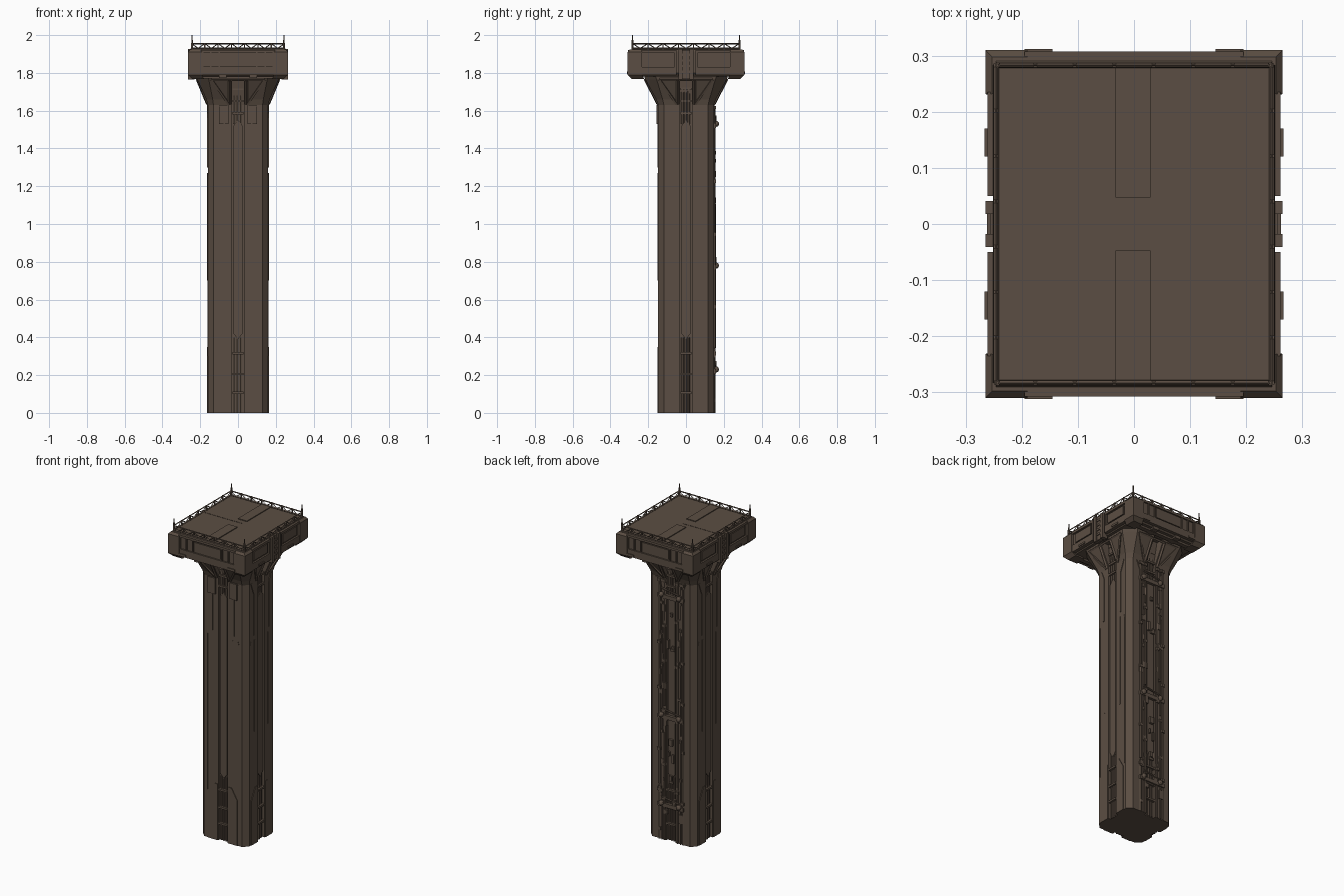
import bpy, bmesh, math, random
from mathutils import Vector, Matrix

if "Cube" in bpy.data.objects:
    bpy.data.objects.remove(bpy.data.objects["Cube"])

random.seed(4)

def material(name, col):
    m = bpy.data.materials.new(name)
    m.diffuse_color = (*col, 1)
    m.use_nodes = True
    m.node_tree.nodes["Principled BSDF"].inputs["Base Color"].default_value = m.diffuse_color
    return m

STONE = material("dusty brown", (0.105, 0.076, 0.056))

def finish(bm, name):
    bmesh.ops.recalc_face_normals(bm, faces=bm.faces)
    me = bpy.data.meshes.new(name)
    bm.to_mesh(me)
    bm.free()
    me.materials.append(STONE)
    ob = bpy.data.objects.new(name, me)
    bpy.context.collection.objects.link(ob)
    return ob

def add_box(bm, lo, hi, mat=Matrix()):
    c = [(a + b) / 2 for a, b in zip(lo, hi)]
    s = [abs(b - a) for a, b in zip(lo, hi)]
    bmesh.ops.create_cube(bm, size=1, matrix=mat @ Matrix.Translation(c) @ Matrix.Diagonal((*s, 1)))

def add_bar(bm, a, b, r, sides=6):
    a, b = Vector(a), Vector(b)
    d = b - a
    m = Matrix.Translation((a + b) / 2) @ d.to_track_quat('Z', 'Y').to_matrix().to_4x4()
    bmesh.ops.create_cone(bm, cap_ends=True, segments=sides, radius1=r, radius2=r, depth=d.length, matrix=m)

def loft(bm, rings):
    rows = [[bm.verts.new(p) for p in ring] for ring in rings]
    n = len(rows[0])
    for a, b in zip(rows, rows[1:]):
        for i in range(n):
            bm.faces.new((a[i], a[(i + 1) % n], b[(i + 1) % n], b[i]))
    bm.faces.new(rows[0][::-1])
    bm.faces.new(rows[-1])

def prism(bm, pts, d0, d1, mat):
    """Outline (across, z) on a wall, pushed from depth d0 to d1."""
    loft(bm, [[mat @ Vector((u, -d, z)) for u, z in pts] for d in (d0, d1)])

def wall(i):
    """0 front, 1 right, 2 back, 3 left."""
    return Matrix.Rotation(i * math.pi / 2, 4, 'Z')

def section(z, hx, hy, c, w, d):
    """Chamfered rectangle with a slot in each side."""
    pts = []
    for i in range(4):
        a, b = (hx, hy) if i % 2 == 0 else (hy, hx)
        for u, v in ((-a + c, b), (-w, b), (-w, b - d), (w, b - d), (w, b), (a - c, b)):
            pts.append(wall(i) @ Vector((u, -v, z)))
    return pts

HX, HY = 0.16, 0.147
DEPTH = (HY, HX, HY, HX)

# column shaft with slotted sides
bm = bmesh.new()
loft(bm, [section(0, HX, HY, .03, .032, .016), section(1.63, HX, HY, .03, .032, .016)])
finish(bm, "shaft")

# flared capital
bm = bmesh.new()
loft(bm, [section(1.63, HX, HY, .03, .032, .016), section(1.66, .168, .158, .034, .032, .022),
          section(1.765, .215, .215, .06, .032, .055), section(1.79, .22, .225, .06, .032, .06)])
finish(bm, "capital")

# sloping ribs and braces on the capital
bm = bmesh.new()
for i in range(4):
    m = wall(i)
    top = .215
    for s in (-1, 1):
        for u0, u1 in ((.045, .045), (.05, .14)):
            add_bar(bm, m @ Vector((s * u0, -DEPTH[i] - .001, 1.635)), m @ Vector((s * u1, -top, 1.765)), .008, 4)
    add_bar(bm, m @ Vector((-.14, -top, 1.765)), m @ Vector((.14, -top, 1.765)), .008, 4)
finish(bm, "capital_ribs")

# raised wall panels: foot buttress, tall strips, upper wedge
bm = bmesh.new()
for i in range(4):
    m, d = wall(i), DEPTH[i]
    for s in (-1, 1):
        foot = [(.036, 0), (.1, 0), (.1, .28), (.06, .35), (.036, .35)]
        head = [(.07, 1.3), (.078, 1.3), (.078, 1.56), (.105, 1.63), (.09, 1.63), (.07, 1.58)]
        for shape, t in ((foot, .004), (head, .004)):
            if i == 2 and shape is foot:
                continue
            prism(bm, [(s * u, z) for u, z in shape], d - .005, d + t, m)
        if i != 2:
            prism(bm, [(s * .062, .7), (s * .07, .7), (s * .07, 1.27), (s * .062, 1.27)], d - .004, d + .003, m)
            prism(bm, [(s * .105, .3), (s * .111, .3), (s * .111, 1.25), (s * .105, 1.27)], d - .004, d + .002, m)
add_box(bm, (-.1, -.156, 1.53), (-.05, -.14, 1.63))
add_box(bm, (.05, -.156, 1.53), (.1, -.14, 1.63))
finish(bm, "wall_panels")

# covers and conduits inside the slots
bm = bmesh.new()
for i in range(4):
    m, d = wall(i), DEPTH[i]
    cover = [(-.024, .42), (0, .39), (.024, .42), (.024, 1.52), (0, 1.55), (-.024, 1.52)]
    prism(bm, cover, d - .02, d - .005, m)
    for u in (-.02, -.004, .014):
        add_bar(bm, m @ Vector((u, -d + .014, 0)), m @ Vector((u, -d + .014, .4)), .006)
        add_bar(bm, m @ Vector((u, -d + .012, 1.53)), m @ Vector((u, -d + .012, 1.78)), .007)
    for z in (.1, .2, .31, 1.58, 1.645, 1.71, 1.76):
        add_box(bm, (-.03, -d - .002, z), (.03, -d + .016, z + .012), m)
finish(bm, "slot_conduits")

# service pipes running up the back, with brackets
bm = bmesh.new()
for x, r in ((-.085, .006), (-.068, .004), (-.045, .007), (.042, .006), (.06, .004), (.078, .007)):
    z = 0.0
    while z < 1.58:
        e = min(1.62, z + random.uniform(.2, .45))
        y = HY + random.uniform(0, .004)
        add_bar(bm, (x, y, z), (x, y, e), r)
        add_box(bm, (x - r - .003, HY - .004, e - .012), (x + r + .003, HY + r + .005, e + .006))
        z = e + random.choice((0, 0, .03))
for k in range(34):
    x, z = random.uniform(-.085, .07), random.uniform(.05, 1.55)
    add_box(bm, (x, HY - .004, z), (x + random.uniform(.008, .03), HY + random.uniform(.004, .011), z + random.uniform(.012, .06)))
finish(bm, "back_pipes")

# large clamps and valves on the back
bm = bmesh.new()
for z in (.22, .77, 1.52):
    add_box(bm, (-.09, HY - .005, z - .012), (.085, HY + .012, z + .012))
    for x in (-.06, .06):
        bmesh.ops.create_uvsphere(bm, u_segments=10, v_segments=6, radius=.016, matrix=Matrix.Translation((x, HY + .012, z + .01)))
    add_bar(bm, (-.06, HY + .01, z + .03), (.06, HY + .01, z + .05), .006)
finish(bm, "pipe_clamps")

# platform core with bevelled underside
def rect(z, hx, hy):
    return [Vector((a * hx, b * hy, z)) for a, b in ((-1, -1), (1, -1), (1, 1), (-1, 1))]

bm = bmesh.new()
loft(bm, [rect(1.782, .235, .28), rect(1.80, .25, .298), rect(1.912, .25, .298), rect(1.926, .245, .288)])
finish(bm, "platform")

# corner blocks of the platform
bm = bmesh.new()
for sx in (-1, 1):
    for sy in (-1, 1):
        def corner(z, i, o=0):
            x0, x1, y0, y1 = .19 + o, .265 - i, .232 + o, .31 - i
            return [Vector((sx * x, sy * y, z)) for x, y in ((x0, y0), (x1, y0), (x1, y1), (x0, y1))]
        loft(bm, [corner(1.768, .022, -.01), corner(1.79, 0), corner(1.91, 0), corner(1.923, .012)])
finish(bm, "platform_corners")

# fascia on the sides of the platform
bm = bmesh.new()
for s in (-1, 1):
    m = wall(0 if s < 0 else 2)
    for z0, z1, d in ((1.79, 1.835, .307), (1.908, 1.922, .307)):
        add_box(bm, (-.195, -d, z0), (.195, -.28, z1), m)
    for u in (-.187, -.145, -.1, .1, .145, .187):
        add_box(bm, (u - .004, -.305, 1.83), (u + .004, -.28, 1.91), m)
    add_box(bm, (-.09, -.303, 1.842), (.09, -.28, 1.90), m)
    for u in (-.17, .17):
        add_box(bm, (u - .025, -.312, 1.795), (u + .025, -.29, 1.808), m)
    m = wall(1 if s < 0 else 3)
    for t in (-1, 1):
        add_box(bm, (t * .05, -.261, 1.788), (t * .235, -.235, 1.832), m)
        add_box(bm, (t * .05, -.261, 1.905), (t * .235, -.235, 1.92), m)
        add_box(bm, (t * .075, -.257, 1.842), (t * .21, -.235, 1.897), m)
        add_box(bm, (t * .05, -.261, 1.83), (t * .062, -.235, 1.908), m)
        add_box(bm, (t * .12, -.266, 1.795), (t * .17, -.25, 1.807), m)
    # central pylon of each long side
    for t in (-1, 1):
        add_box(bm, (t * .018, -.265, 1.765), (t * .041, -.23, 1.926), m)
    add_box(bm, (-.02, -.257, 1.77), (.02, -.23, 1.922), m)
    for z in (1.80, 1.83, 1.86, 1.89):
        add_box(bm, (-.02, -.262, z), (.02, -.25, z + .012), m)
finish(bm, "fascia")

# underside beams
bm = bmesh.new()
for s in (-1, 1):
    add_box(bm, (-.19, s * .235, 1.77), (.19, s * .262, 1.79))
    for t in (-1, 1):
        add_box(bm, (t * .06, s * .225, 1.772), (t * .1, s * .29, 1.79))
finish(bm, "underside_beams")

# deck plates
bm = bmesh.new()
for s in (-1, 1):
    add_box(bm, (-.033, s * .047, 1.92), (.029, s * .278, 1.931))
add_box(bm, (-.235, .0105, 1.924), (-.033, .0125, 1.9275))
add_box(bm, (-.033, .012, 1.924), (.018, .014, 1.9275))
finish(bm, "deck_plates")

# railing with lattice bracing and corner masts
bm = bmesh.new()
RX, RY, Z0, Z1 = .246, .283, 1.93, 1.955
for i in range(4):
    m = wall(i)
    a, d = (RX, RY) if i % 2 == 0 else (RY, RX)
    for z, r in ((Z0, .005), (Z1, .004)):
        add_bar(bm, m @ Vector((-a, -d, z)), m @ Vector((a, -d, z)), r, 4)
    n = 14
    for k in range(n):
        u0, u1 = -a + 2 * a * k / n, -a + 2 * a * (k + 1) / n
        za, zb = (Z0, Z1) if k % 2 else (Z1, Z0)
        add_bar(bm, m @ Vector((u0, -d, za)), m @ Vector((u1, -d, zb)), .0025, 4)
        if k % 2 == 0:
            add_box(bm, (u0 - .003, -d - .004, 1.922), (u0 + .003, -d + .004, Z1 + .003), m)
for sx in (-1, 1):
    for sy in (-1, 1):
        x, y = sx * .243, sy * .283
        add_bar(bm, (x, y, 1.92), (x, y, 1.975), .005)
        add_bar(bm, (x, y, 1.97), (x, y, 2.0), .003)
finish(bm, "railing")
